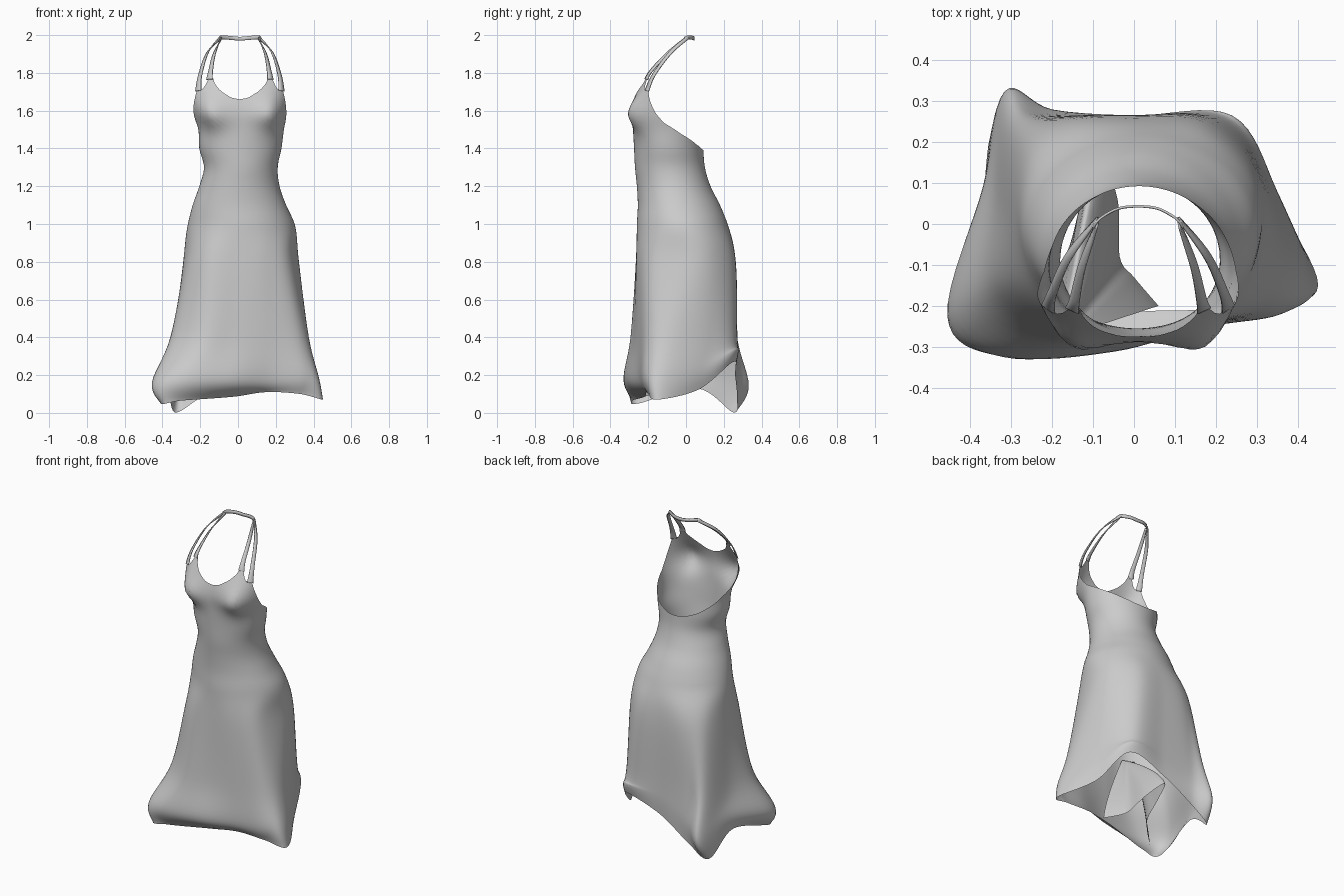
import bpy, math
from mathutils import Vector

if "Cube" in bpy.data.objects:
    bpy.data.objects.remove(bpy.data.objects["Cube"])

SEG = 96

# bodice sections: left x, right x, front y, back y, y of widest point; z from 0.9 in steps of 0.1
BODICE = [(-.28, .312, -.263, .245, 0), (-.265, .30, -.26, .22, -.02),
          (-.24, .255, -.255, .18, -.05), (-.205, .22, -.26, .13, -.07),
          (-.18, .21, -.27, .10, -.09), (-.205, .23, -.275, .092, -.10),
          (-.21, .243, -.28, .09, -.11), (-.242, .262, -.285, .085, -.13),
          (-.242, .262, -.262, .08, -.15), (-.22, .25, -.215, .08, -.15)]
# neckline height by angle from the front
EDGE = [(0, 1.66), (10, 1.668), (24, 1.705), (33, 1.74), (38, 1.775), (44, 1.775), (49, 1.73),
        (53, 1.712), (58, 1.715), (64, 1.715), (70, 1.66), (80, 1.58), (90, 1.535), (115, 1.475),
        (145, 1.42), (165, 1.395), (180, 1.39)]
# skirt rings: 12 points from the front, going round by the right side
RING_A = [(0, -.265), (.15, -.25), (.27, -.18), (.322, 0), (.29, .14), (.17, .25),
          (0, .262), (-.16, .25), (-.26, .18), (-.29, .02), (-.262, -.145), (-.16, -.25)]
RING_B = [(-.02, -.28), (.17, -.25), (.33, -.2), (.375, -.08), (.32, .12), (.21, .26),
          (0, .265), (-.2, .265), (-.3, .25), (-.335, .05), (-.35, -.16), (-.2, -.285)]
RING_C = [(-.05, -.31, .17), (.17, -.25, .18), (.36, -.22, .19), (.43, -.14, .18),
          (.35, .08, .22), (.24, .265, .33), (0, .265, .29), (-.2, .28, .2),
          (-.315, .325, .14), (-.365, .1, .22), (-.455, -.22, .16), (-.32, -.325, .17)]
HEM = [(-.03, -.22, .085), (.15, -.21, .11), (.33, -.2, .10), (.45, -.15, .07),
       (.34, .07, .125), (.24, .25, .27), (0, .26, .2), (-.2, .27, .08),
       (-.335, .25, .003), (-.37, .06, .13), (-.41, -.25, .05), (-.3, -.285, .065)]


def catmull(a, b, c, d, u):
    return (b * 2 + (c - a) * u + (a * 2 - b * 5 + c * 4 - d) * u * u
            + (b * 3 - a - c * 3 + d) * u ** 3) * 0.5


def along(pts, f):
    """Open smooth curve through pts at parameter f."""
    i = min(int(f), len(pts) - 2)
    p = lambda k: pts[max(0, min(len(pts) - 1, k))]
    return catmull(p(i - 1), p(i), p(i + 1), p(i + 2), f - i)


def around(ring, t, z=0):
    """Closed smooth curve through a ring at angle t (degrees)."""
    pts = [Vector((*p, z)[:3]) for p in ring]
    f = t / 360 * len(pts)
    i = int(f)
    return catmull(*[pts[(i + k) % len(pts)] for k in (-1, 0, 1, 2)], f - i)


def edge_height(t):
    t = min(t, 360 - t)
    for (a, za), (b, zb) in zip(EDGE, EDGE[1:]):
        if t <= b:
            return za + (zb - za) * (t - a) / (b - a)
    return EDGE[-1][1]


def section(t, z):
    """Point on the fitted bodice, with the two bust bumps."""
    xl, xr, yf, yb, cy = along([Vector(r) for r in BODICE], (z - 0.9) / 0.1)
    s, c = math.sin(math.radians(t)), math.cos(math.radians(t))
    x = (xl + xr) / 2 + (xr - xl) / 2 * s
    y = cy + (yf - cy) * c if c > 0 else cy - (yb - cy) * c
    d = min(t, 360 - t) - 41
    spread = 0.075 if z < 1.58 else 0.09
    y -= 0.053 * math.exp(-(d / 23) ** 2 - ((z - 1.58) / spread) ** 2)
    return Vector((x, y, z))


def grid_object(name, columns, closed):
    n, m = len(columns), len(columns[0])
    verts = [v for col in columns for v in col]
    faces = [(i * m + j, i * m + j + 1, (i + 1) % n * m + j + 1, (i + 1) % n * m + j)
             for i in range(n if closed else n - 1) for j in range(m - 1)]
    me = bpy.data.meshes.new(name)
    me.from_pydata(verts, [], faces)
    me.shade_smooth()
    ob = bpy.data.objects.new(name, me)
    bpy.context.collection.objects.link(ob)
    return ob


# dress body: bodice and flared skirt in one sheet
columns = []
for k in range(SEG):
    t = 360 * k / SEG
    top = edge_height(t)
    col = [section(t, top + (1.0 - top) * j / 24) for j in range(24)]
    ctrl = [section(t, 1.2), section(t, 1.0), around(RING_A, t, .8), around(RING_B, t, .4),
            around(RING_C, t), around(HEM, t)]
    col += [along(ctrl, 1 + 4 * j / 28) for j in range(29)]
    columns.append(col)
grid_object("dress_body", columns, True)

# inner pleat: the front hem folds deep inside the skirt and returns to the left corner
PLEAT = [Vector(p) for p in [(.06, -.20, .10), (0, -.13, .11), (-.035, -.08, .13), (-.04, .06, .17),
                             (-.09, .17, .22), (-.13, .05, .17), (-.18, -.1, .12), (-.32, -.24, .08)]]
cols = []
for i in range(43):
    f = i / 6
    low = along(PLEAT, f)
    high = Vector((-.13 - .01 * f, -.262 + .004 * f, .58))
    cols.append([Vector((*low.lerp(high, (j / 12) ** 1.3).xy, low.z + (high.z - low.z) * j / 12))
                 for j in range(13)])
grid_object("inner_pleat", cols, False)


def strap(name, pts, mirror=1):
    """Flat tapered strap through (x, y, z, half width) points."""
    vs = [Vector(p) for p in pts]
    n = 8 * (len(vs) - 1)
    path = [along(vs, i / 8) for i in range(n + 1)]
    cols = []
    for i, p in enumerate(path):
        tangent = (path[min(i + 1, n)] - path[max(i - 1, 0)]).xyz
        outward = Vector((p.x, p.y * 1.7 + .01, 0))
        side = tangent.cross(outward).normalized() * p.w
        cols.append([Vector((.01 + mirror * q.x, q.y, q.z))
                     for q in (p.xyz - side, p.xyz, p.xyz + side)])
    ob = grid_object(name, cols, False)
    mod = ob.modifiers.new("thickness", 'SOLIDIFY')
    mod.thickness, mod.offset = .006, 0


# paired straps rising from the neckline peaks on each side, joined by the neck band
inner, outer = section(41, 1.765), section(61, 1.705)
for side, m in (("left", -1), ("right", 1)):
    strap(side + "_inner_strap", [(inner.x - .01, inner.y, inner.z, .018), (.155, -.185, 1.81, .013),
                                  (.136, -.10, 1.90, .010), (.10, 0, 1.982, .009)], m)
    strap(side + "_outer_strap", [(outer.x - .01, outer.y, outer.z, .018), (.210, -.170, 1.79, .012),
                                  (.170, -.080, 1.91, .010), (.10, .012, 1.988, .009)], m)
strap("neck_band", [(-.11, -.005, 1.980, .010), (-.095, .012, 1.988, .011), (-.05, .037, 1.985, .010),
                    (0, .043, 1.981, .010), (.05, .037, 1.985, .010), (.095, .012, 1.988, .011),
                    (.11, -.005, 1.980, .010)])
